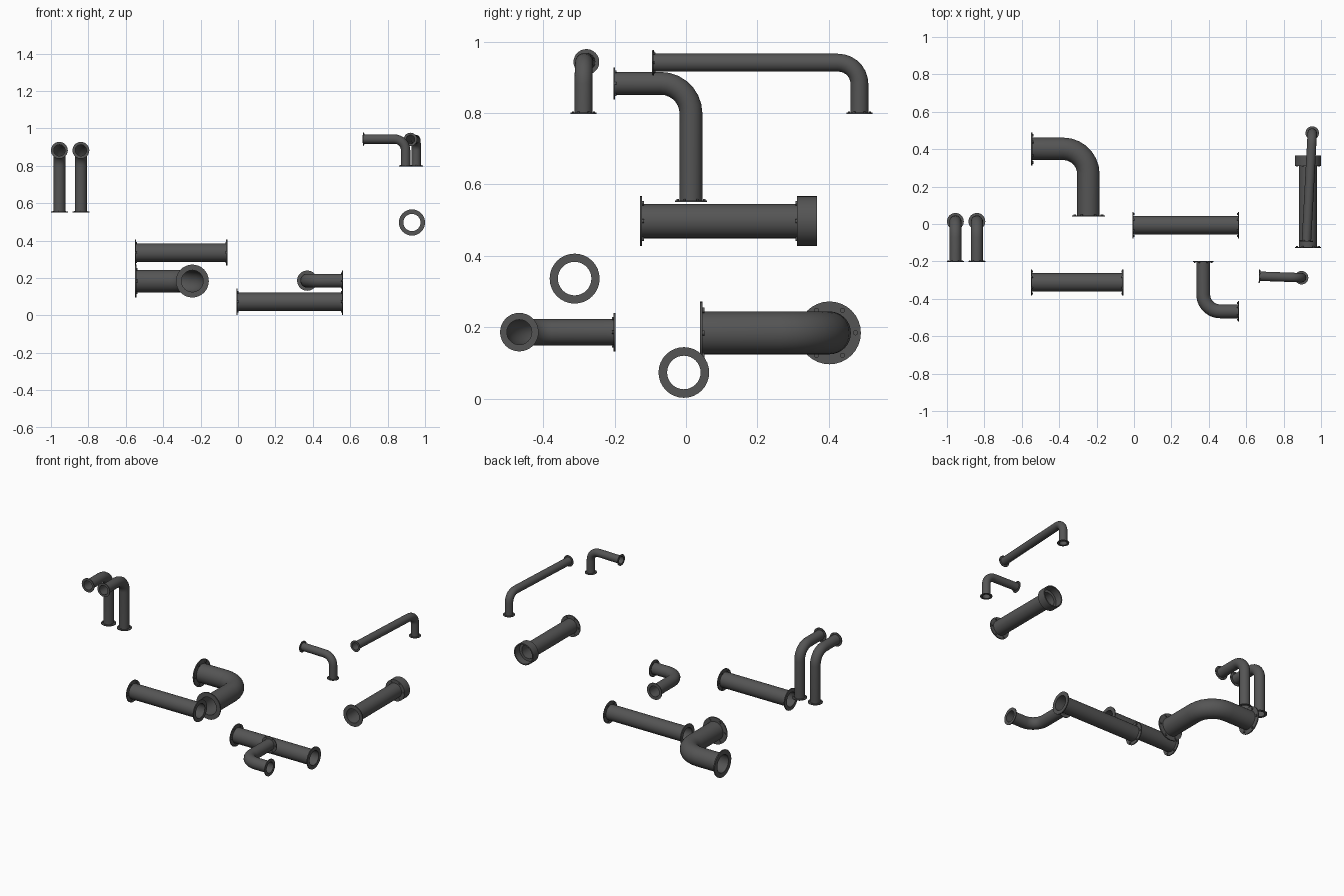
import bpy, bmesh, math
from mathutils import Vector

if "Cube" in bpy.data.objects:
    bpy.data.objects.remove(bpy.data.objects["Cube"])

SIDES, BEND_STEPS = 32, 7

mat = bpy.data.materials.new("dark_steel")
mat.diffuse_color = (0.09, 0.09, 0.09, 1)
mat.use_nodes = True
mat.node_tree.nodes["Principled BSDF"].inputs["Base Color"].default_value = mat.diffuse_color


def finish(bm, name):
    bmesh.ops.recalc_face_normals(bm, faces=bm.faces)
    me = bpy.data.meshes.new(name)
    bm.to_mesh(me)
    bm.free()
    ob = bpy.data.objects.new(name, me)
    bpy.context.collection.objects.link(ob)
    me.materials.append(mat)
    bpy.ops.object.select_all(action='DESELECT')
    bpy.context.view_layer.objects.active = ob
    ob.select_set(True)
    bpy.ops.object.shade_smooth_by_angle(angle=math.radians(35))
    return ob


def ring(bm, c, u, v, r, n=SIDES):
    return [bm.verts.new(c + r * (math.cos(a) * u + math.sin(a) * v))
            for a in (2 * math.pi * i / n for i in range(n))]


def skin(bm, a, b):
    n = len(a)
    for i in range(n):
        j = (i + 1) % n
        bm.faces.new((a[i], a[j], b[j], b[i]))


def basis(d):
    u = d.cross(Vector((0, 0, 1)) if abs(d.z) < 0.9 else Vector((1, 0, 0))).normalized()
    return u, d.cross(u).normalized()


def lathe(bm, c, d, profile):
    # closed profile of (distance along d, radius)
    u, v = basis(d)
    rs = [ring(bm, c + d * t, u, v, r) for t, r in profile]
    for a, b in zip(rs, rs[1:] + rs[:1]):
        skin(bm, a, b)


def flange(name, c, d, bore, radius):
    # ring plate at the pipe mouth, d points inward along the pipe
    bm = bmesh.new()
    t = 0.06 * radius + 0.002
    lathe(bm, c, d, [(0, bore), (0, radius), (t, radius), (t, bore)])
    # six bolt heads on the pipe side
    u, v = basis(d)
    mid, br = (bore + radius) / 2, (radius - bore) * 0.24
    for k in range(6):
        a = k * math.pi / 3
        p = c + mid * (math.cos(a) * u + math.sin(a) * v)
        low = ring(bm, p + d * t * 0.5, u, v, br, 12)
        top = ring(bm, p + d * t * 1.8, u, v, br, 12)
        skin(bm, low, top)
        bm.faces.new(top)
        bm.faces.new(low)
    finish(bm, name)


def pipe(name, pts, r, fr, bend=0.0, ends=(True, True)):
    pts = [Vector(p) for p in pts]
    t0 = (pts[1] - pts[0]).normalized()
    t1 = (pts[-1] - pts[-2]).normalized()
    path = [(pts[0], t0)]
    n = basis(t0)[0]
    if len(pts) == 3:
        n = t0.cross(t1).normalized()
        side = n.cross(t0)
        ang = t0.angle(t1)
        start = pts[1] - t0 * bend * math.tan(ang / 2)
        for k in range(BEND_STEPS + 1):
            a = ang * k / BEND_STEPS
            path.append((start + bend * (math.sin(a) * t0 + (1 - math.cos(a)) * side),
                         math.cos(a) * t0 + math.sin(a) * side))
    path.append((pts[-1], t1))
    # hollow tube swept along the path
    bm = bmesh.new()
    wall = 0.002
    outer = [ring(bm, p, n, t.cross(n), r) for p, t in path]
    inner = [ring(bm, p, n, t.cross(n), r - wall) for p, t in path]
    for rs in (outer, inner):
        for a, b in zip(rs, rs[1:]):
            skin(bm, a, b)
    skin(bm, outer[0], inner[0])
    skin(bm, outer[-1], inner[-1])
    finish(bm, name)
    if ends[0]:
        flange(name + "_flange_start", pts[0], t0, r - wall, fr)
    if ends[1]:
        flange(name + "_flange_end", pts[-1], -t1, r - wall, fr)


# pair of tall riser elbows
for i, x in enumerate((-0.955, -0.84)):
    pipe(f"riser_pipe_{i + 1}", [(x, 0.014, 0.55), (x, 0.014, 0.883), (x, -0.203, 0.883)],
         0.032, 0.045, 0.085)

# straight pipes along x
pipe("upper_straight_pipe", [(-0.551, -0.312, 0.336), (-0.057, -0.312, 0.336)], 0.049, 0.07)
pipe("lower_straight_pipe", [(-0.008, -0.006, 0.073), (0.561, -0.006, 0.073)], 0.049, 0.071)

# large and small horizontal elbows
pipe("large_elbow", [(-0.551, 0.402, 0.184), (-0.244, 0.402, 0.184), (-0.244, 0.039, 0.184)],
     0.06, 0.088, 0.135)
pipe("small_elbow", [(0.37, -0.198, 0.186), (0.37, -0.467, 0.186), (0.561, -0.467, 0.186)],
     0.037, 0.054, 0.09)

# straight pipe with an open socket at the back
pipe("socket_pipe", [(0.93, -0.129, 0.497), (0.93, 0.312, 0.497)], 0.048, 0.07,
     ends=(True, False))
flange("socket_base", Vector((0.93, 0.318, 0.497)), Vector((0, -1, 0)), 0.046, 0.07)
bm = bmesh.new()
lathe(bm, Vector((0.93, 0.311, 0.497)), Vector((0, 1, 0)),
      [(0, 0.046), (0, 0.07), (0.056, 0.07), (0.056, 0.063), (0.008, 0.063), (0.008, 0.046)])
finish(bm, "socket_cup")

# thin raised elbows
pipe("long_thin_elbow", [(0.922, -0.094, 0.941), (0.953, 0.486, 0.941), (0.953, 0.486, 0.797)],
     0.025, 0.036, 0.06)
pipe("short_thin_elbow", [(0.668, -0.279, 0.943), (0.896, -0.287, 0.943), (0.896, -0.287, 0.797)],
     0.025, 0.036, 0.06)
